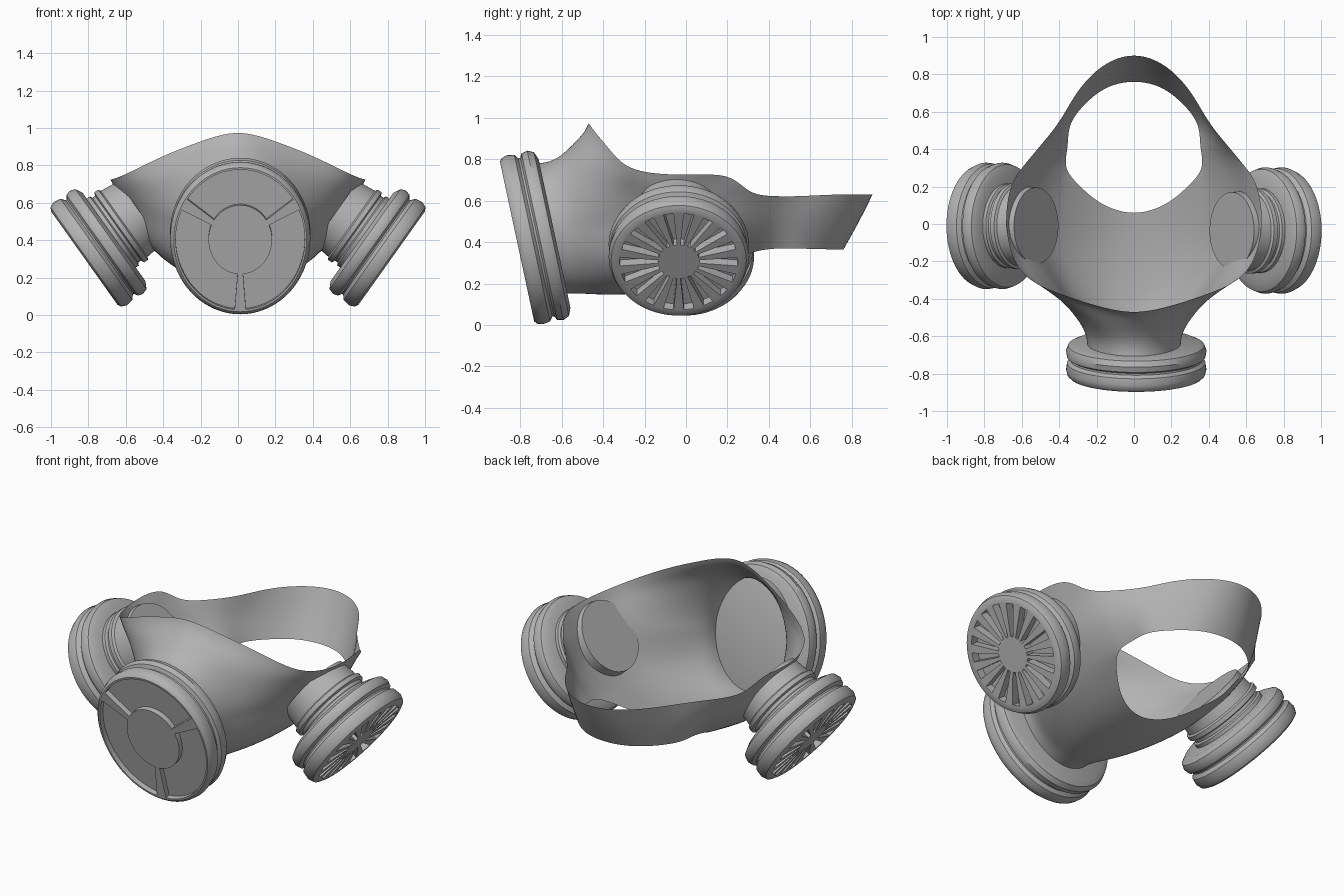
import bpy, bmesh, math
from mathutils import Matrix, Vector

if "Cube" in bpy.data.objects:
    bpy.data.objects.remove(bpy.data.objects["Cube"])

grey = bpy.data.materials.new("rubber_grey")
grey.diffuse_color = (0.45, 0.45, 0.45, 1)
grey.use_nodes = True
grey.node_tree.nodes["Principled BSDF"].inputs["Base Color"].default_value = grey.diffuse_color
SEG = 72


def add_object(name, bm, angle=None):
    bmesh.ops.recalc_face_normals(bm, faces=bm.faces)
    me = bpy.data.meshes.new(name)
    bm.to_mesh(me)
    bm.free()
    me.materials.append(grey)
    ob = bpy.data.objects.new(name, me)
    bpy.context.collection.objects.link(ob)
    if angle is None:
        for p in me.polygons:
            p.use_smooth = True
    else:
        bpy.ops.object.select_all(action='DESELECT')
        ob.select_set(True)
        bpy.context.view_layer.objects.active = ob
        bpy.ops.object.shade_smooth_by_angle(angle=math.radians(angle))
    return ob


def lathe(name, profile, matrix, recess=None, ring=1, depth=0.0):
    """Turn (radius, height) points; sink the faces of one ring chosen by segment."""
    bm = bmesh.new()
    rows = []
    for r, h in profile:
        rows.append([bm.verts.new((r * math.cos(math.tau * k / SEG),
                                   r * math.sin(math.tau * k / SEG), h)) for k in range(SEG)])
    sunk = []
    for i in range(len(rows) - 1):
        for k in range(SEG):
            n = (k + 1) % SEG
            f = bm.faces.new((rows[i][k], rows[i + 1][k], rows[i + 1][n], rows[i][n]))
            if recess and i == ring and recess(k):
                sunk.append(f)
    if sunk:
        res = bmesh.ops.extrude_face_region(bm, geom=sunk)
        moved = [v for v in res["geom"] if isinstance(v, bmesh.types.BMVert)]
        bmesh.ops.translate(bm, verts=moved, vec=(0, 0, -depth))
        bmesh.ops.delete(bm, geom=[f for f in sunk if f.is_valid], context='FACES_ONLY')
    bmesh.ops.remove_doubles(bm, verts=bm.verts, dist=1e-5)
    bmesh.ops.transform(bm, matrix=matrix, verts=bm.verts)
    return add_object(name, bm, 35)


def frame(center, up, out):
    """Local x points up the disc, local z points outward."""
    x, z = Vector(up).normalized(), Vector(out).normalized()
    y = z.cross(x)
    m = Matrix((x, y, z)).transposed().to_4x4()
    m.translation = center
    return m


# Front disc: oval, double rim, raised hub and three spokes between sunk panels
front_profile = [(0, 0), (0.17, 0), (0.345, 0), (0.355, 0), (0.368, -0.012), (0.375, -0.04),
                 (0.37, -0.075), (0.352, -0.09), (0.352, -0.1), (0.37, -0.11), (0.376, -0.14),
                 (0.364, -0.17), (0.33, -0.185), (0, -0.185)]
spokes = {11, 12, 35, 36, 59, 60}
lathe("front_disc", front_profile,
      frame((0.012, -0.815, 0.403), (0, -0.21, 0.98), (0, -0.98, -0.21)) @ Matrix.Diagonal((1.11, 1, 1, 1)),
      lambda k: k not in spokes, 1, 0.03)

# Side filters: slotted disc with double rim, and a stepped neck with a flat inner cap
filter_profile = [(0, 0), (0.1, 0), (0.285, 0), (0.305, 0.0), (0.326, -0.01), (0.338, -0.04),
                  (0.332, -0.08), (0.31, -0.098), (0.31, -0.106), (0.33, -0.118), (0.338, -0.145),
                  (0.328, -0.175), (0.29, -0.195), (0.18, -0.195)]
neck_profile = [(0.226, -0.15), (0.226, -0.215), (0.212, -0.222), (0.212, -0.24), (0.23, -0.247),
                (0.23, -0.272), (0.216, -0.28), (0.205, -0.385), (0, -0.385)]
for side, s, y in (("right", 1, -0.035), ("left", -1, -0.01)):
    m = frame((0.822 * s, y, 0.305), (0.58 * s, 0, 0.815), (0.815 * s, 0, -0.58))
    lathe(side + "_filter", filter_profile, m, lambda k: k % 4 in (1, 2), 1, 0.05)
    lathe(side + "_filter_neck", neck_profile, m @ Matrix.Translation((0.025, 0, 0)))

# Face piece: half rings running from top centre to bottom centre, neck to outer edge
angles = [math.radians(a) for a in (0, 18, 38, 58, 72, 82, 90, 100, 115, 135, 158, 180)]


def neck_ring(y, k):
    return [(0.25 * k * math.sin(a), y - 0.07 * math.cos(a), 0.465 + 0.32 * k * math.cos(a))
            for a in angles]


flare = [(0, -0.54, 0.885), (0.13, -0.53, 0.86), (0.25, -0.50, 0.80), (0.34, -0.44, 0.70),
         (0.36, -0.43, 0.60), (0.36, -0.43, 0.54), (0.35, -0.42, 0.48), (0.34, -0.42, 0.40),
         (0.31, -0.42, 0.30), (0.24, -0.40, 0.21), (0.13, -0.38, 0.15), (0, -0.37, 0.14)]
cheek = [(0, -0.50, 0.95), (0.18, -0.46, 0.90), (0.35, -0.41, 0.82), (0.56, -0.31, 0.71),
         (0.64, -0.17, 0.64), (0.63, -0.10, 0.57), (0.60, -0.08, 0.50), (0.555, -0.08, 0.42),
         (0.475, -0.10, 0.32), (0.335, -0.12, 0.23), (0.17, -0.13, 0.165), (0, -0.14, 0.15)]
edge = [(0, -0.485, 0.995), (0.20, -0.44, 0.93), (0.41, -0.37, 0.85), (0.63, -0.28, 0.735),
        (0.70, 0.0, 0.72), (0.66, 0.22, 0.735), (0.60, 0.30, 0.63), (0.53, 0.30, 0.48),
        (0.38, 0.30, 0.35), (0.30, 0.21, 0.29), (0.18, 0.10, 0.21), (0, 0.04, 0.17)]
# Head strap: top, middle and bottom points from the cheek to the back centre
strap = [[(0.50, 0.42, 0.62), (0.45, 0.41, 0.50), (0.35, 0.41, 0.37)],
         [(0.39, 0.55, 0.62), (0.39, 0.55, 0.50), (0.355, 0.53, 0.37)],
         [(0.31, 0.71, 0.63), (0.30, 0.67, 0.50), (0.27, 0.64, 0.365)],
         [(0.17, 0.86, 0.63), (0.16, 0.81, 0.50), (0.15, 0.74, 0.365)],
         [(0, 0.92, 0.63), (0, 0.85, 0.50), (0, 0.77, 0.365)]]

bm = bmesh.new()


def bridge(a, b):
    for j in range(len(a) - 1):
        bm.faces.new((a[j], a[j + 1], b[j + 1], b[j]))


rows = [[bm.verts.new(p) for p in ring]
        for ring in (neck_ring(-0.68, 1.0), neck_ring(-0.57, 1.0), flare, cheek, edge)]
for a, b in zip(rows, rows[1:]):
    bridge(a, b)
band = [rows[-1][6:9]] + [[bm.verts.new(p) for p in st] for st in strap]
for a, b in zip(band, band[1:]):
    bridge(a, b)
for v in bm.verts:
    if abs(v.co.x) < 1e-4:
        v.co.x = 0
face_piece = add_object("face_piece_and_strap", bm)
mirror = face_piece.modifiers.new("mirror", 'MIRROR')
mirror.use_clip = True
sub = face_piece.modifiers.new("smooth", 'SUBSURF')
sub.levels = sub.render_levels = 3
